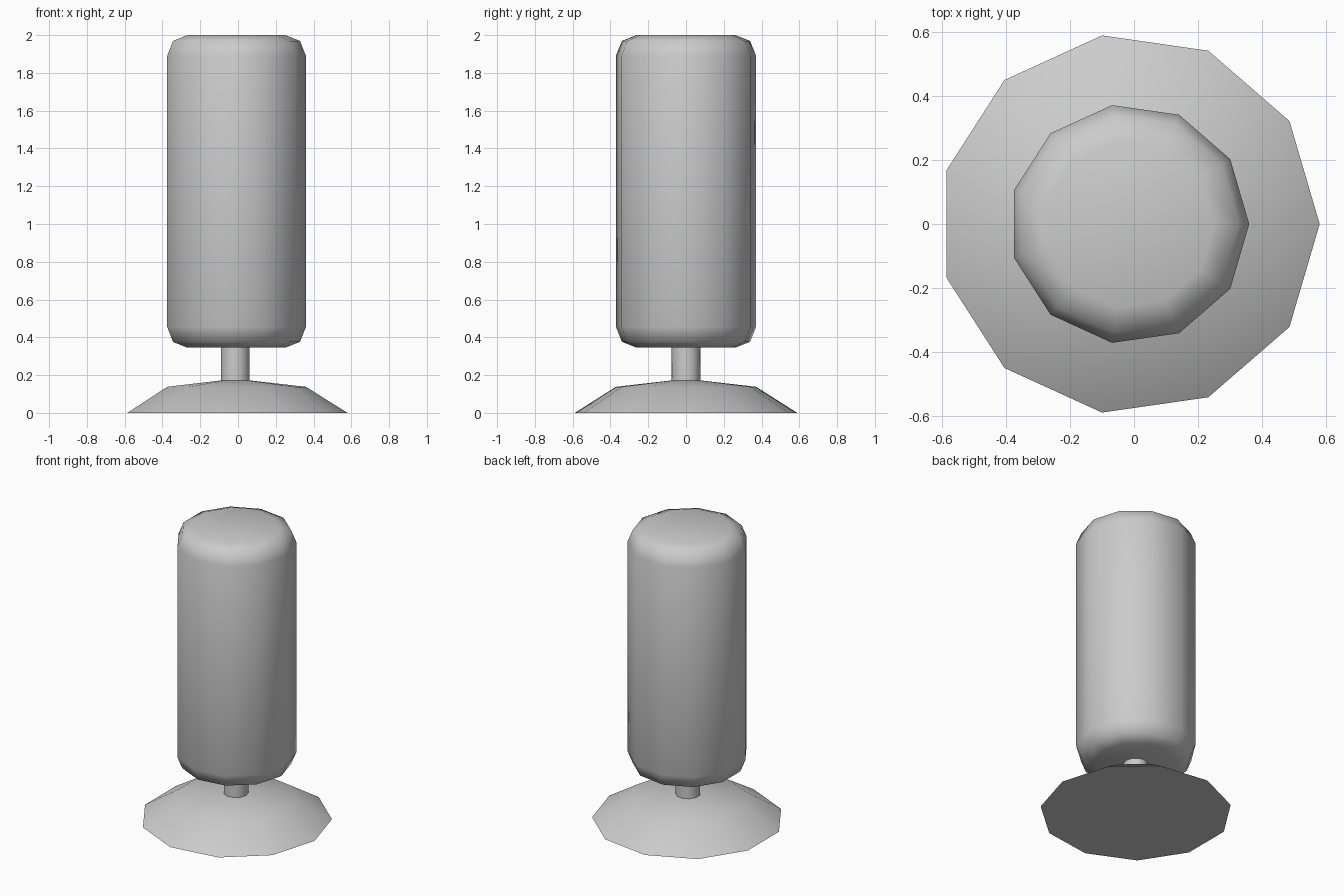
import bpy, bmesh, math

if "Cube" in bpy.data.objects:
    bpy.data.objects.remove(bpy.data.objects["Cube"])

SIDES = 11      # low-poly radial count, one corner pointing to +x
CX = -0.015     # axis offset that centres the odd-sided outline


def lathe(name, profile, smooth_angle=55):
    """Closed solid of revolution from (radius, z) points, bottom to top."""
    bm = bmesh.new()
    rings = []
    for r, z in profile:
        rings.append([bm.verts.new((CX + r * math.cos(2 * math.pi * i / SIDES),
                                    r * math.sin(2 * math.pi * i / SIDES), z))
                      for i in range(SIDES)])
    for low, high in zip(rings, rings[1:]):
        for i in range(SIDES):
            j = (i + 1) % SIDES
            bm.faces.new((low[i], low[j], high[j], high[i]))
    bm.faces.new(rings[0][::-1])
    bm.faces.new(rings[-1])
    mesh = bpy.data.meshes.new(name)
    bm.to_mesh(mesh)
    bm.free()
    obj = bpy.data.objects.new(name, mesh)
    bpy.context.collection.objects.link(obj)
    bpy.ops.object.select_all(action='DESELECT')
    obj.select_set(True)
    bpy.context.view_layer.objects.active = obj
    bpy.ops.object.shade_smooth_by_angle(angle=math.radians(smooth_angle))
    return obj


# Flared foot
lathe("base", [(0.595, 0.0), (0.375, 0.138), (0.077, 0.172)])

# Short post between foot and body
lathe("stem", [(0.077, 0.16), (0.077, 0.355)])

# Padded cylinder with rounded rims
lathe("body", [(0.265, 0.345), (0.343, 0.376), (0.375, 0.456),
               (0.375, 1.89), (0.343, 1.969), (0.265, 2.0)])
